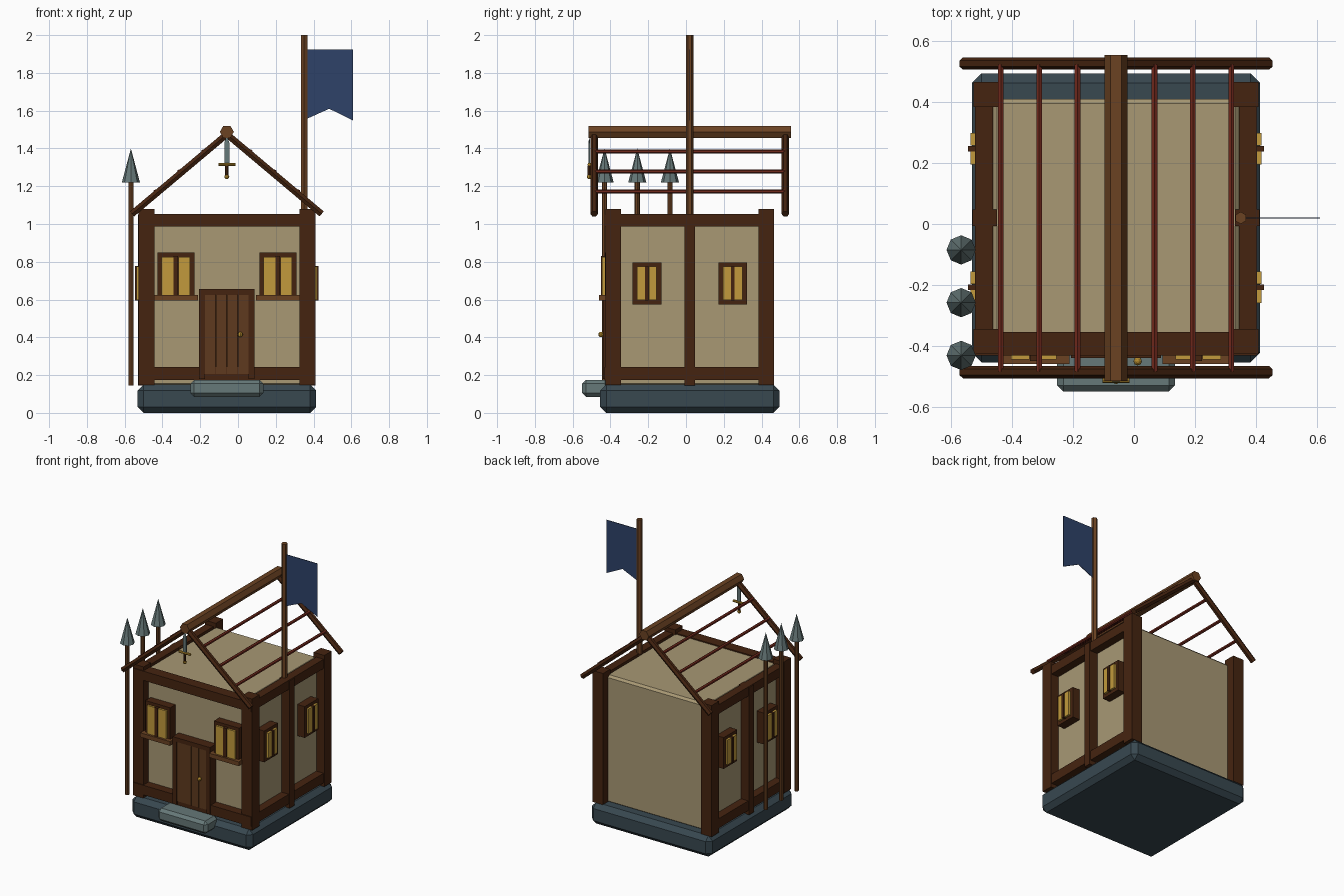
import bpy
import bmesh
import math
from mathutils import Vector

old = bpy.data.objects.get("Cube")
if old:
    bpy.data.objects.remove(old, do_unlink=True)

CX, CY = -0.059, 0.02   # centre of the house


def material(name, code):
    srgb = [int(code[i:i + 2], 16) / 255 for i in (0, 2, 4)]
    col = [((c + 0.055) / 1.055) ** 2.4 for c in srgb] + [1]
    m = bpy.data.materials.new(name)
    m.use_nodes = True
    m.diffuse_color = col
    bsdf = m.node_tree.nodes["Principled BSDF"]
    bsdf.inputs["Base Color"].default_value = col
    bsdf.inputs["Roughness"].default_value = 0.9
    return m


PLASTER = material("plaster", "a89874")
DARK = material("dark wood", "452410")
WOOD = material("mid wood", "6b4222")
DOOR = material("door wood", "5f3a1e")
RED = material("red wood", "70291c")
GLASS = material("amber glass", "c29a3c")
GOLD = material("gold", "b48a2c")
STONE = material("dark stone", "384850")
PALE = material("pale stone", "667878")
NAVY = material("navy cloth", "2e4269")


def finish(name, bm, mat):
    bmesh.ops.recalc_face_normals(bm, faces=bm.faces)
    me = bpy.data.meshes.new(name)
    bm.to_mesh(me)
    bm.free()
    me.materials.append(mat)
    ob = bpy.data.objects.new(name, me)
    bpy.context.collection.objects.link(ob)
    return ob


def box(name, x, y, z, mat, bevel=0):
    """Box from (low, high) ranges on each axis."""
    bm = bmesh.new()
    bmesh.ops.create_cube(bm, size=1)
    for v in bm.verts:
        v.co = [r[0] if c < 0 else r[1] for c, r in zip(v.co, (x, y, z))]
    ob = finish(name, bm, mat)
    if bevel:
        mod = ob.modifiers.new("chamfer", "BEVEL")
        mod.width, mod.segments = bevel, 1
    return ob


def rod(name, a, b, r1, mat, r2=None, sides=8, turn=0):
    """Straight prism or cone from a to b."""
    a, b = Vector(a), Vector(b)
    bm = bmesh.new()
    bmesh.ops.create_cone(bm, cap_ends=True, segments=sides, radius1=r1,
                          radius2=r1 if r2 is None else r2, depth=(b - a).length)
    ob = finish(name, bm, mat)
    ob.rotation_mode = "QUATERNION"
    spin = Vector((0, 0, 1)).rotation_difference(b - a)
    ob.rotation_quaternion = spin @ Vector((1, 0, 0)).rotation_difference(
        Vector((math.cos(turn), math.sin(turn), 0)))
    ob.location = (a + b) / 2
    return ob


def ball(name, loc, r, mat):
    bm = bmesh.new()
    bmesh.ops.create_uvsphere(bm, u_segments=8, v_segments=6, radius=r)
    finish(name, bm, mat).location = loc


def about(c, half):
    return (c - half, c + half)


def side_range(s, near, far):
    """x range at distances near..far from the house centre on side s."""
    return tuple(sorted((CX + s * near, CX + s * far)))


# Foundation, step and walls
box("foundation", about(CX, 0.473), about(CY, 0.474), (0, 0.15), STONE, 0.032)
box("door_step", about(CX, 0.193), (-0.55, -0.41), (0.085, 0.175), PALE, 0.02)
box("walls", about(CX, 0.405), (-0.37, 0.41), (0.14, 1.045), PLASTER, 0.015)

# Timber frame
for s, side in ((-1, "right"), (1, "left")):
    for f, end in ((-1, "front"), (1, "back")):
        box(f"{side}_{end}_post", side_range(s, 0.384, 0.468),
            about(CY + f * 0.405, 0.041), (0.148, 1.08), DARK)
    box(f"{side}_middle_post", side_range(s, 0.39, 0.47), about(CY, 0.027),
        (0.145, 1.05), DARK)
    for level, z in (("bottom", (0.175, 0.243)), ("top", (0.987, 1.052))):
        box(f"{side}_{level}_beam", side_range(s, 0.404, 0.463),
            (-0.36, 0.4), z, DARK)
for level, z in (("bottom", (0.175, 0.243)), ("top", (0.987, 1.053))):
    box(f"front_{level}_beam", about(CX, 0.463), (-0.432, -0.355), z, DARK)

# Front windows with sills
for s, side in ((-1, "right"), (1, "left")):
    wx = CX + s * 0.27
    box(f"{side}_front_window_frame", about(wx, 0.098), (-0.43, -0.36),
        (0.61, 0.848), DARK)
    for p in (-1, 1):
        box(f"{side}_front_window_pane", about(wx + p * 0.044, 0.031),
            (-0.444, -0.42), (0.62, 0.825), GLASS)
    box(f"{side}_front_window_bar", about(wx, 0.012), (-0.45, -0.42),
        (0.62, 0.83), DARK)
    box(f"{side}_front_window_sill", about(wx, 0.117), (-0.46, -0.36),
        (0.595, 0.625), WOOD)

# Side windows
for s, side in ((-1, "right"), (1, "left")):
    for f, end in ((-1, "front"), (1, "back")):
        wy = CY + f * 0.227
        name = f"{side}_{end}_side_window"
        box(name + "_frame", side_range(s, 0.39, 0.463), about(wy, 0.076),
            (0.575, 0.797), DARK)
        for p in (-1, 1):
            box(name + "_pane", side_range(s, 0.45, 0.478),
                about(wy + p * 0.031, 0.021), (0.598, 0.775), GLASS)
        box(name + "_bar", side_range(s, 0.45, 0.485), about(wy, 0.009),
            (0.595, 0.778), DARK)

# Door with frame, planks and knob
for s, side in ((-1, "right"), (1, "left")):
    box(f"{side}_door_jamb", side_range(s, 0.115, 0.147), (-0.44, -0.36),
        (0.18, 0.63), DARK)
box("door_lintel", about(CX, 0.147), (-0.44, -0.36), (0.625, 0.655), DARK)
box("door_backing", about(CX, 0.117), (-0.43, -0.36), (0.2, 0.63), DARK)
for i in range(4):
    box("door_plank", about(CX + (i - 1.5) * 0.0585, 0.0275), (-0.438, -0.4),
        (0.205, 0.627), DOOR)
ball("door_knob", (0.012, -0.45, 0.415), 0.014, GOLD)

# Open roof frame
APEX, SLOPE = 1.475, 0.84
rod("ridge_beam", (CX, -0.515, 1.488), (CX, 0.555, 1.488), 0.037, WOOD,
    sides=6, turn=math.pi / 2)
for s, side in ((-1, "right"), (1, "left")):
    for f, end in ((-1, "front"), (1, "back")):
        y = CY + f * 0.506
        rod(f"{side}_{end}_rafter", (CX, y, APEX),
            (CX + s * 0.502, y, APEX - 0.502 * SLOPE), 0.02, DARK, sides=6)
    for i in (1, 2, 3):
        d = i * 0.126
        z = APEX + 0.015 - d * SLOPE
        rod(f"{side}_purlin", (CX + s * d, CY - 0.503, z),
            (CX + s * d, CY + 0.503, z), 0.011, RED, sides=6)

# Flagpole and swallow-tailed flag
rod("flagpole", (0.35, CY, 1.04), (0.35, CY, 2.0), 0.02, WOOD, sides=6)
bm = bmesh.new()
outline = [(0.36, 1.925), (0.36, 1.555), (0.483, 1.61), (0.61, 1.548), (0.61, 1.925)]
bm.faces.new([bm.verts.new((x, CY, z)) for x, z in outline])
flag = finish("flag", bm, NAVY)
mod = flag.modifiers.new("cloth", "SOLIDIFY")
mod.thickness, mod.offset = 0.004, 0

# Spears along the right wall
for i in range(3):
    x, y = -0.567, -0.085 - i * 0.173
    rod("spear_shaft", (x, y, 0.145), (x, y, 1.23), 0.014, WOOD)
    rod("spear_head", (x, y, 1.22), (x, y, 1.4), 0.048, PALE, r2=0)

# Sword hung from the front gable
SY = -0.512
box("sword_blade", about(CX, 0.013), about(SY, 0.004), (1.31, 1.43), PALE)
tip = rod("sword_tip", (CX, SY, 1.43), (CX, SY, 1.475), 0.013, PALE, r2=0, sides=4)
tip.scale.y = 0.3
rod("sword_guard", (CX - 0.045, SY, 1.315), (CX + 0.045, SY, 1.315), 0.009, GOLD)
rod("sword_grip", (CX, SY, 1.25), (CX, SY, 1.31), 0.009, DARK)
ball("sword_pommel", (CX, SY, 1.25), 0.013, GOLD)
